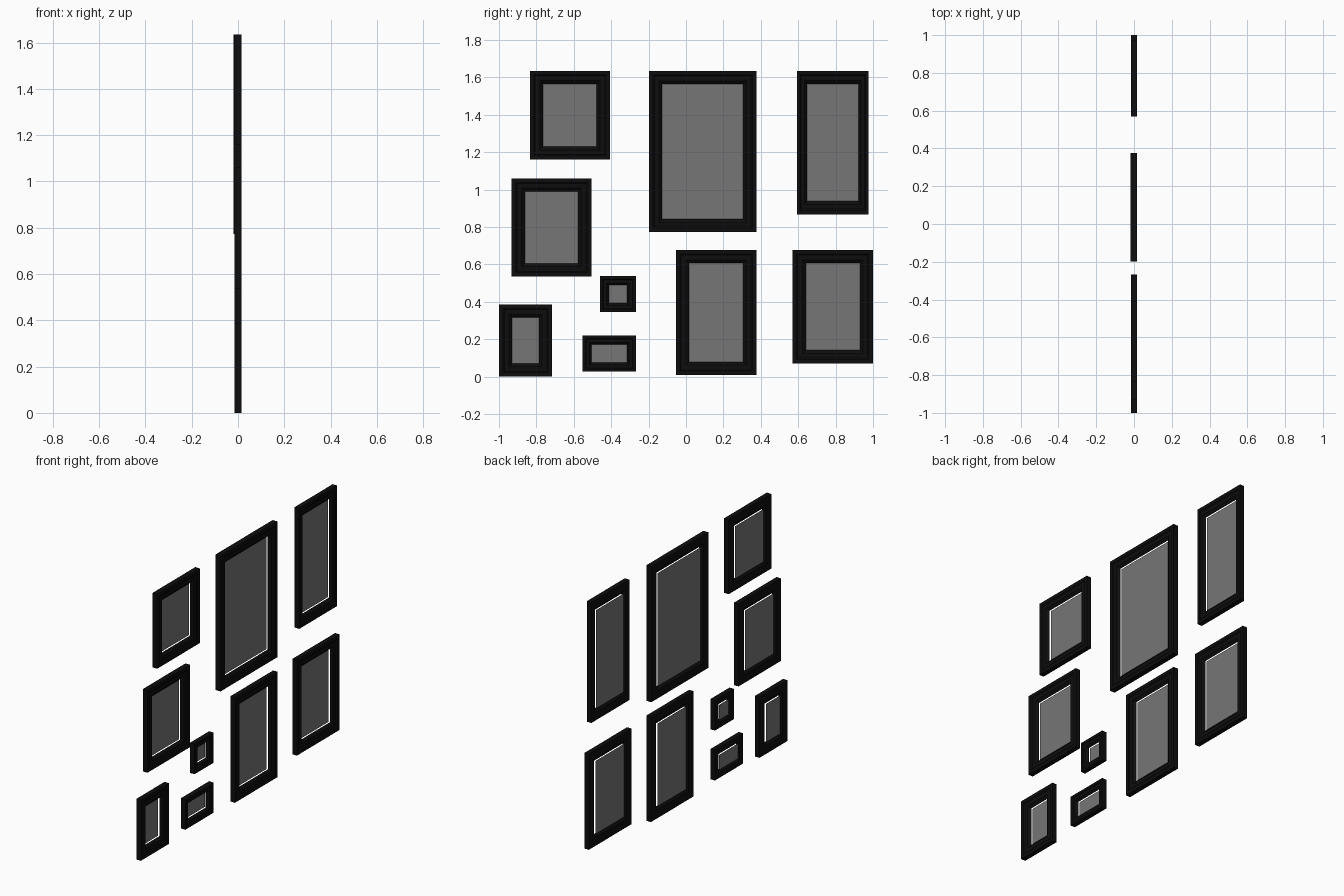
import bpy, bmesh

if "Cube" in bpy.data.objects:
    bpy.data.objects.remove(bpy.data.objects["Cube"])


def material(name, value):
    m = bpy.data.materials.new(name)
    m.diffuse_color = (value, value, value, 1)
    m.use_nodes = True
    m.node_tree.nodes["Principled BSDF"].inputs["Base Color"].default_value = m.diffuse_color
    return m


BLACK = material("black_wood", 0.004)
GREY = material("grey_print", 0.18)

# moulding section: (share of border width from outside in, depth x)
SECTION = [(0, -.016), (0, .016), (.3, .016), (.4, .011), (.75, .011), (1, -.003), (.74, -.016)]


def make_object(name, bm, mat):
    bmesh.ops.recalc_face_normals(bm, faces=bm.faces)
    mesh = bpy.data.meshes.new(name)
    bm.to_mesh(mesh)
    bm.free()
    mesh.materials.append(mat)
    bpy.context.collection.objects.link(bpy.data.objects.new(name, mesh))


def rectangle(bm, x, y0, y1, z0, z1):
    return [bm.verts.new((x, y, z)) for y, z in ((y0, z0), (y1, z0), (y1, z1), (y0, z1))]


def picture(name, y0, y1, z0, z1, by, bz, extra):
    # mitred frame: the section swept round the rectangle
    bm = bmesh.new()
    loops = []
    for t, x in SECTION:
        if x == -.016:
            x -= extra
        loops.append(rectangle(bm, x, y0 + by * t, y1 - by * t, z0 + bz * t, z1 - bz * t))
    for a, b in zip(loops, loops[1:] + loops[:1]):
        for i in range(4):
            j = (i + 1) % 4
            bm.faces.new((a[i], a[j], b[j], b[i]))
    make_object(name + "_frame", bm, BLACK)

    # flat picture sheet set just behind the frame lip
    bm = bmesh.new()
    bm.faces.new(rectangle(bm, -.012, y0 + by, y1 - by, z0 + bz, z1 - bz))
    make_object(name + "_print", bm, GREY)


# name, y range, z range, border in y and z, extra back depth
PICTURES = [
    ("upper_left", -.835, -.407, 1.16, 1.635, .071, .07, 0),
    ("middle_left", -.933, -.506, .535, 1.06, .071, .07, 0),
    ("lower_left", -1, -.716, 0, .386, .071, .071, 0),
    ("small_square", -.46, -.268, .345, .537, .048, .048, 0),
    ("small_wide", -.553, -.268, .027, .219, .048, .048, 0),
    ("large_centre", -.198, .376, .772, 1.635, .071, .071, .003),
    ("upper_right", .593, .975, .868, 1.635, .053, .07, 0),
    ("lower_centre", -.054, .376, .008, .678, .071, .071, 0),
    ("lower_right", .57, 1, .07, .678, .071, .071, 0),
]
for p in PICTURES:
    picture(*p)
